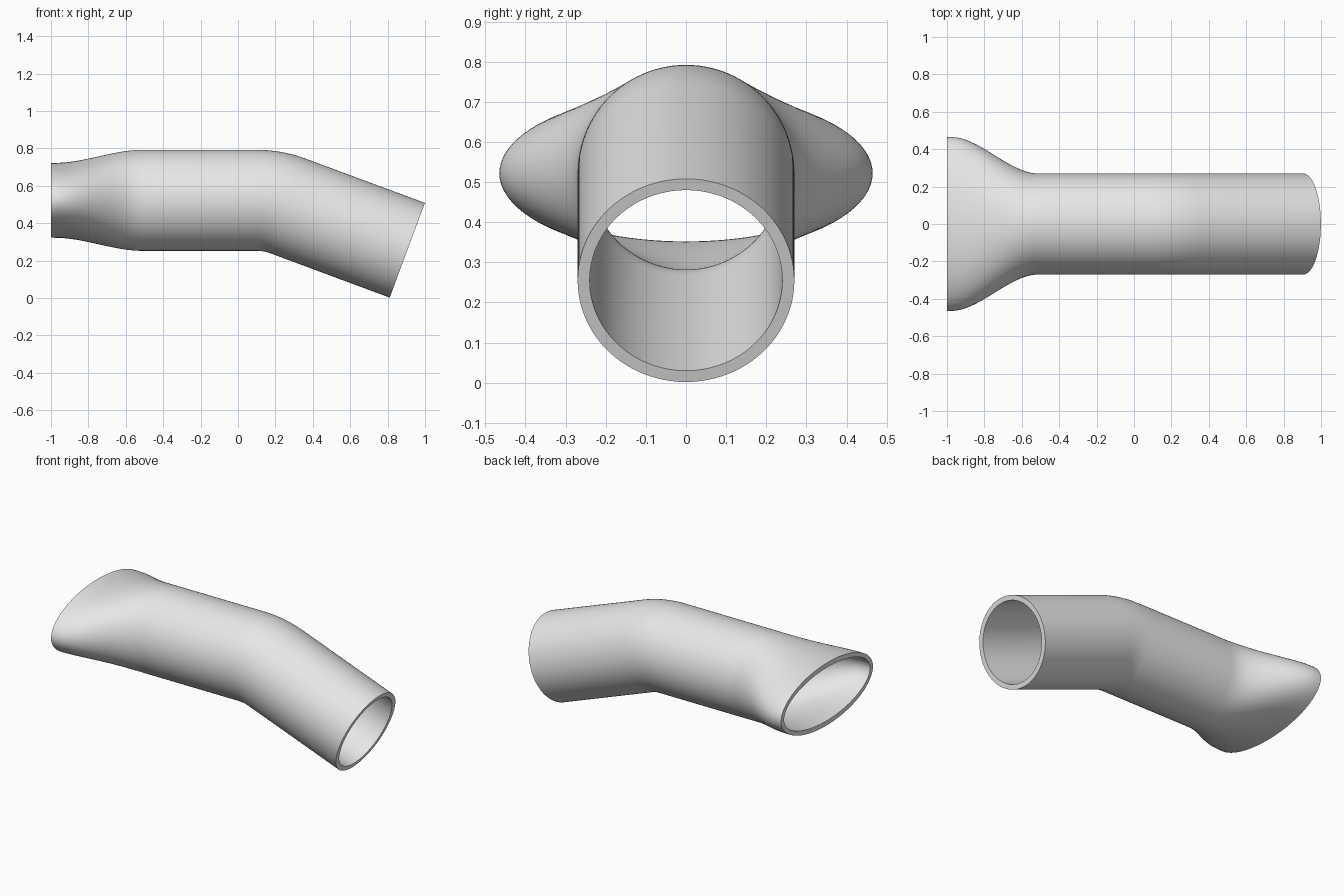
import bpy, bmesh, math
from mathutils import Vector

cube = bpy.data.objects.get("Cube")
if cube:
    bpy.data.objects.remove(cube, do_unlink=True)

RADIUS, WALL, AXIS_Z = 0.27, 0.03, 0.522
MOUTH_Y, MOUTH_Z = 0.465, 0.2
BEND_START, BEND_R, BEND = 0.1, 0.48, math.radians(20.4)
END = Vector((0.905, 0, 0.255))
SIDES = 96


def flare(x):
    """Half width and half height of the tube, widening towards the mouth."""
    t = min(max((x + 0.98) / 0.47, 0), 1)
    s = t * t * (3 - 2 * t)
    return MOUTH_Y + (RADIUS - MOUTH_Y) * s, MOUTH_Z + (RADIUS - MOUTH_Z) * s


# Stations along the centre line: centre, tilt, half width, half height
stations = []
for i in range(33):
    x = -1 + 0.5 * i / 32
    stations.append((Vector((x, 0, AXIS_Z)), 0, *flare(x)))
for i in range(17):
    a = BEND * i / 16
    centre = Vector((BEND_START + BEND_R * math.sin(a), 0,
                     AXIS_Z - BEND_R * (1 - math.cos(a))))
    stations.append((centre, a, RADIUS, RADIUS))
stations.append((END, BEND, RADIUS, RADIUS))


def ring(bm, station, inset):
    centre, tilt, ry, rz = station
    up = Vector((math.sin(tilt), 0, math.cos(tilt)))
    side = Vector((0, 1, 0))
    angles = [2 * math.pi * k / SIDES for k in range(SIDES)]
    return [bm.verts.new(centre + side * (ry - inset) * math.cos(a)
                         + up * (rz - inset) * math.sin(a)) for a in angles]


# Outer skin, end rim, bore and mouth rim as one closed loft
bm = bmesh.new()
rings = [ring(bm, s, 0) for s in stations]
rings += [ring(bm, s, WALL) for s in reversed(stations)]
for i, a in enumerate(rings):
    b = rings[(i + 1) % len(rings)]
    for k in range(SIDES):
        n = (k + 1) % SIDES
        bm.faces.new((a[k], a[n], b[n], b[k]))
bmesh.ops.recalc_face_normals(bm, faces=bm.faces)

mesh = bpy.data.meshes.new("flared_bent_tube")
bm.to_mesh(mesh)
bm.free()
tube = bpy.data.objects.new("flared_bent_tube", mesh)
bpy.context.collection.objects.link(tube)

# Plain grey finish
grey = bpy.data.materials.new("light_grey")
grey.use_nodes = True
colour = (0.8, 0.8, 0.8, 1)
grey.diffuse_color = colour
grey.node_tree.nodes["Principled BSDF"].inputs["Base Color"].default_value = colour
mesh.materials.append(grey)

# Smooth walls with crisp rims
bpy.ops.object.select_all(action="DESELECT")
tube.select_set(True)
bpy.context.view_layer.objects.active = tube
bpy.ops.object.shade_smooth_by_angle(angle=math.radians(35))
